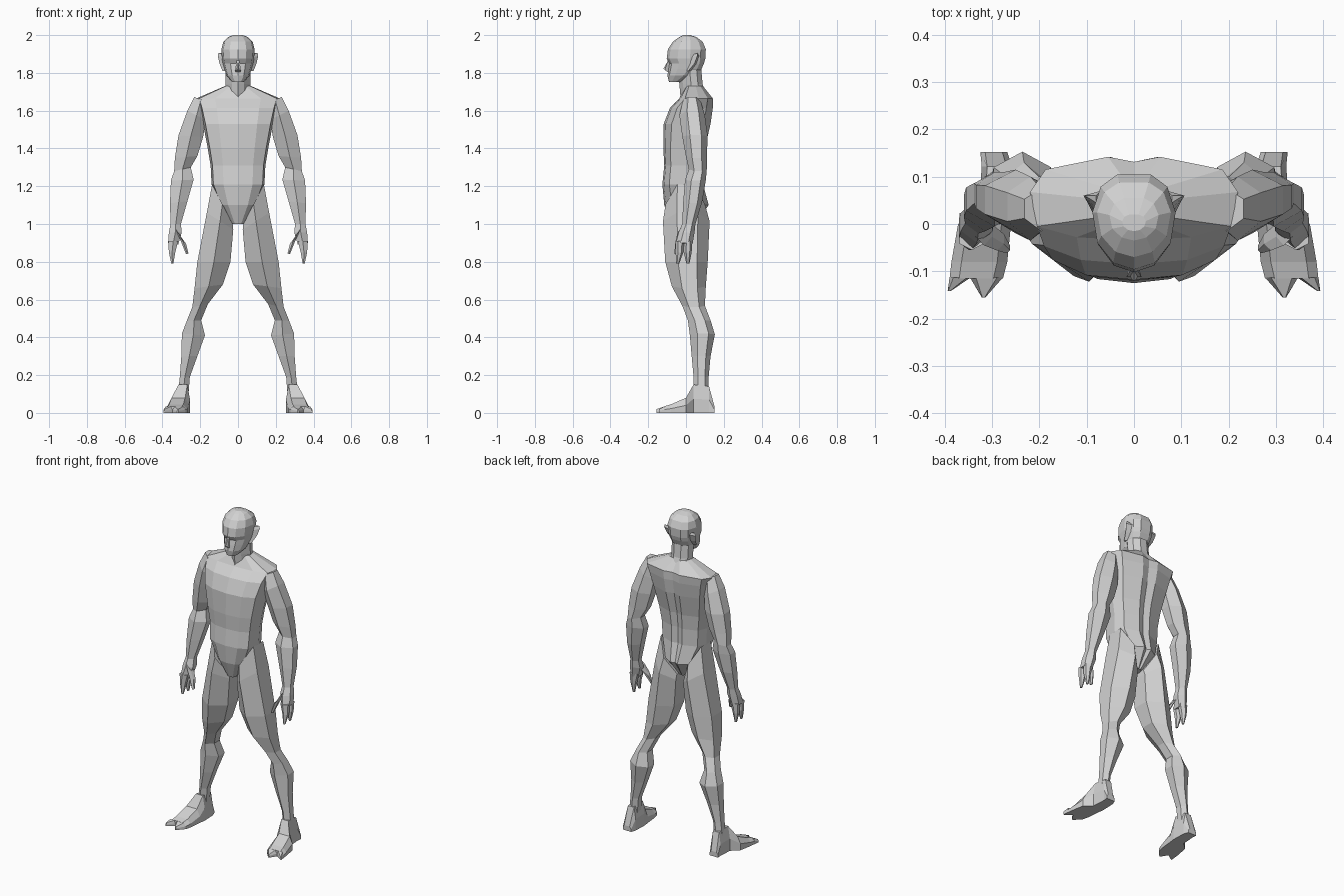
import bpy, bmesh

skin = bpy.data.materials.new("plain_grey")
skin.diffuse_color = (0.64, 0.64, 0.64, 1)


def loft(name, rings, mirror=False):
    """Skin a list of equal-length closed rings, capped at both ends."""
    bm = bmesh.new()
    vs = [[bm.verts.new(p) for p in r] for r in rings]
    n = len(vs[0])
    for a, b in zip(vs, vs[1:]):
        for i in range(n):
            j = (i + 1) % n
            bm.faces.new((a[i], a[j], b[j], b[i]))
    bm.faces.new(vs[0])
    bm.faces.new(vs[-1])
    bmesh.ops.recalc_face_normals(bm, faces=bm.faces)
    mesh = bpy.data.meshes.new(name)
    bm.to_mesh(mesh)
    bm.free()
    mesh.materials.append(skin)
    ob = bpy.data.objects.new(name, mesh)
    bpy.context.collection.objects.link(ob)
    if mirror:
        m = ob.modifiers.new("mirror", 'MIRROR')
        m.use_mirror_merge = False
    return ob


def body_ring(z, w, yf, yb, shape):
    """Symmetric horizontal ring; shape = (width, depth) fractions, front to back."""
    half = [(fx * w, yf + fy * (yb - yf), z) for fx, fy in shape]
    return half + [(-x, y, z) for x, y, z in half[-2:0:-1]]


def limb_ring(xi, zi, xo, zo, yf, yb):
    """Six-sided limb section with a front and a back ridge; may be tilted."""
    plan = [(.5, 0), (1, .3), (1, .75), (.5, 1), (0, .75), (0, .3)]
    return [(xi + a * (xo - xi), yf + b * (yb - yf), zi + a * (zo - zi)) for a, b in plan]


def foot_ring(y, xi, xo, zt, zb=0.0):
    """Upright section across the foot, narrower on top."""
    d = (xo - xi) * 0.18
    return [(xi, y, zb), (xo, y, zb), (xo, y, zb + (zt - zb) * .5), (xo - d, y, zt),
            (xi + d, y, zt), (xi, y, zb + (zt - zb) * .5)]


# Torso, from crotch to base of neck
torso_shape = [(0, 0), (.55, .04), (.93, .17), (1, .58), (.85, .85), (.25, 1), (0, .94)]
loft("torso", [body_ring(*r, torso_shape) for r in [
    (1.00, .03, -.08, .05),
    (1.10, .095, -.115, .12),
    (1.21, .14, -.125, .09),
    (1.31, .145, -.115, .09),
    (1.40, .16, -.12, .10),
    (1.53, .185, -.118, .13),
    (1.615, .205, -.085, .142),
    (1.665, .22, -.035, .142),
    (1.73, .07, .0, .09)]])

# Neck
neck_shape = [(0, 0), (.5, .15), (1, .5), (.85, .8), (.35, 1), (0, 1)]
loft("neck", [body_ring(*r, neck_shape) for r in [
    (1.62, .06, -.04, .10),
    (1.68, .066, -.03, .11),
    (1.74, .066, -.035, .088),
    (1.83, .066, -.045, .08)]])

# Head, from chin to crown
head_shape = [(0, 0), (.5, .07), (.88, .28), (1, .6), (.8, .87), (.4, 1), (0, 1)]
loft("head", [body_ring(*r, head_shape) for r in [
    (1.752, .032, -.09, -.03),
    (1.785, .06, -.098, .045),
    (1.82, .072, -.094, .082),
    (1.85, .08, -.088, .095),
    (1.875, .085, -.102, .102),
    (1.925, .088, -.096, .105),
    (1.965, .078, -.07, .088),
    (1.99, .052, -.035, .055),
    (2.00, .025, -.015, .02)]])

# Nose wedge and pointed ears
loft("nose", [[(-.006, -.095, 1.87), (.006, -.095, 1.87), (0, -.08, 1.87)],
              [(-.016, -.112, 1.815), (.016, -.112, 1.815), (0, -.08, 1.815)],
              [(-.012, -.098, 1.805), (.012, -.098, 1.805), (0, -.08, 1.805)]])
loft("nose_tip", [[(-.01, -.108, 1.818), (.01, -.108, 1.818), (0, -.098, 1.86)],
                  [(-.002, -.121, 1.82), (.002, -.121, 1.82), (0, -.118, 1.825)]])
loft("ear", [[(.07, .005, 1.81), (.082, .012, 1.81), (.07, .025, 1.81)],
             [(.07, .01, 1.85), (.098, .045, 1.85), (.07, .055, 1.85)],
             [(.07, .02, 1.88), (.107, .06, 1.89), (.07, .07, 1.89)],
             [(.08, .045, 1.9), (.104, .06, 1.905), (.08, .06, 1.905)]], True)

# Arm with palm
loft("arm", [limb_ring(*r) for r in [
    (.16, 1.645, .232, 1.672, -.015, .075),
    (.17, 1.55, .268, 1.60, -.035, .10),
    (.185, 1.46, .315, 1.47, -.02, .115),
    (.215, 1.36, .334, 1.35, .0, .11),
    (.25, 1.30, .338, 1.28, .015, .11),
    (.235, 1.235, .355, 1.23, -.005, .105),
    (.268, 1.12, .36, 1.11, -.015, .085),
    (.302, 1.00, .357, 1.00, -.02, .05),
    (.298, .955, .366, .955, -.04, .045),
    (.317, .89, .37, .90, -.055, .035)]], True)

# Fingers in two groups, and the thumb
for name, yf, yb, tip in [("front_fingers", -.055, -.01, -.052),
                          ("rear_fingers", -.012, .034, .002)]:
    loft(name, [limb_ring(.317, .91, .369, .91, yf, yb),
                limb_ring(.332, .85, .366, .85, yf, yb - .004),
                limb_ring(.342, .79, .353, .79, tip, tip + .016)], True)
loft("thumb", [limb_ring(.30, .93, .335, .98, -.045, .015),
               limb_ring(.275, .895, .305, .915, -.056, -.01),
               limb_ring(.262, .845, .275, .84, -.062, -.04)], True)

# Leg, from the slanted hip line to the ankle
loft("leg", [limb_ring(*r) for r in [
    (.028, 1.00, .137, 1.21, -.108, .10),
    (.025, .97, .165, 1.06, -.122, .125),
    (.04, .80, .215, .80, -.11, .115),
    (.08, .68, .23, .66, -.075, .105),
    (.16, .575, .242, .56, -.02, .10),
    (.195, .49, .27, .49, .01, .13),
    (.175, .41, .297, .42, .02, .153),
    (.215, .30, .30, .30, .03, .13),
    (.255, .19, .308, .19, .04, .12),
    (.262, .10, .318, .10, .04, .12)]], True)

# Foot with two pointed toe groups
loft("foot", [foot_ring(*r) for r in [
    (.152, .268, .325, .03),
    (.122, .258, .322, .14),
    (.04, .255, .328, .15),
    (.0, .26, .372, .08),
    (-.08, .268, .386, .045),
    (-.115, .277, .39, .035)]], True)
loft("inner_toes", [foot_ring(-.113, .277, .347, .035), foot_ring(-.155, .314, .322, .02)], True)
loft("outer_toe", [foot_ring(-.113, .345, .39, .035), foot_ring(-.142, .388, .394, .02)], True)
